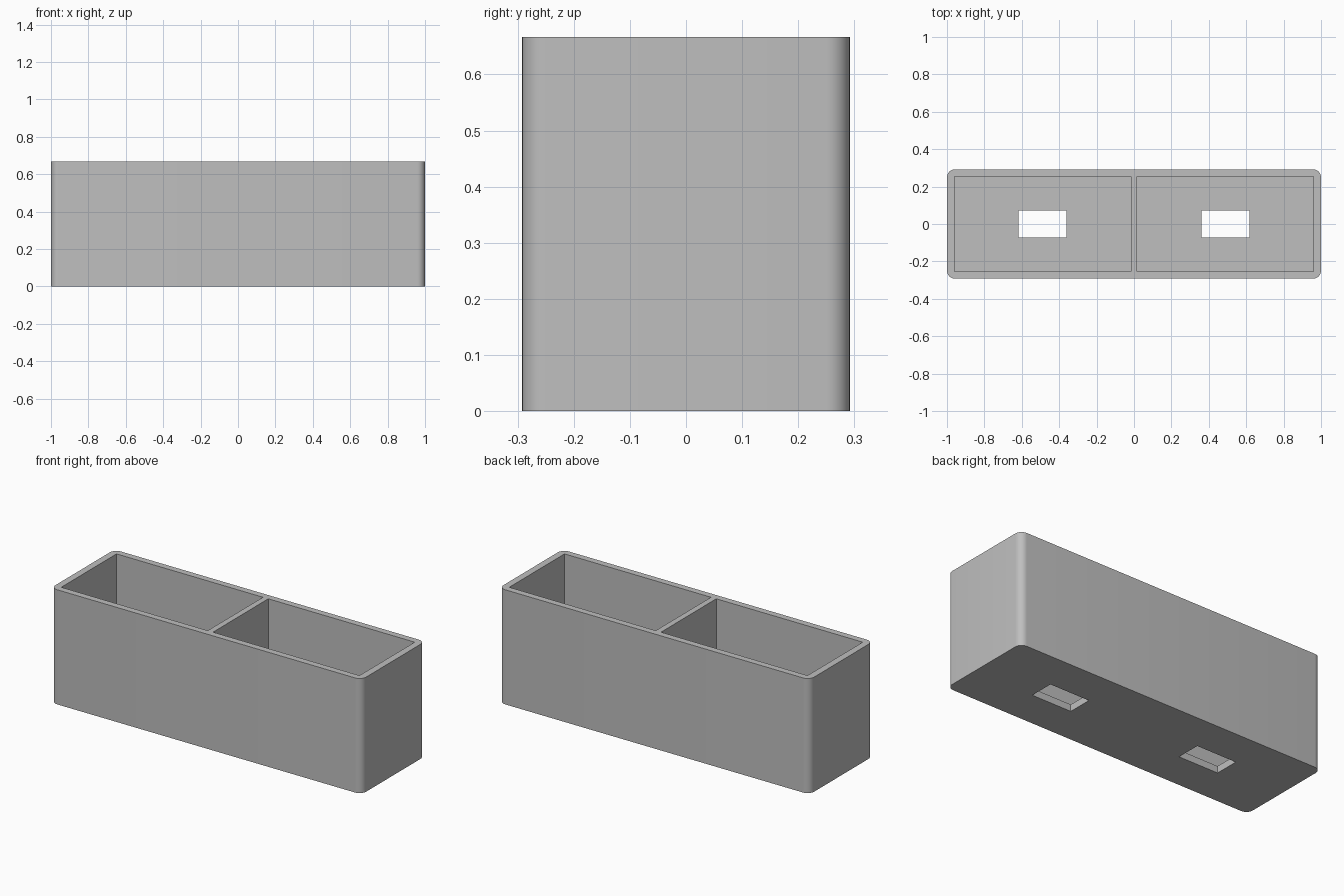
import bpy, bmesh, math

default = bpy.data.objects.get("Cube")
if default:
    bpy.data.objects.remove(default, do_unlink=True)

LENGTH, DEPTH, HEIGHT = 2.0, 0.584, 0.667
WALL, DIVIDER, FLOOR = 0.04, 0.034, 0.04
CORNER = 0.042


def box(name, size, centre):
    """Axis-aligned box with clean, unscaled geometry."""
    mesh = bpy.data.meshes.new(name)
    bm = bmesh.new()
    bmesh.ops.create_cube(bm, size=1)
    bmesh.ops.scale(bm, vec=size, verts=bm.verts)
    bmesh.ops.translate(bm, vec=centre, verts=bm.verts)
    bm.to_mesh(mesh)
    bm.free()
    obj = bpy.data.objects.new(name, mesh)
    bpy.context.collection.objects.link(obj)
    return obj


grey = bpy.data.materials.new("plain_grey")
grey.use_nodes = True
colour = (0.52, 0.52, 0.52, 1)
grey.diffuse_color = colour
grey.node_tree.nodes["Principled BSDF"].inputs["Base Color"].default_value = colour

# Outer body with rounded upright corners
body = box("divided_box", (LENGTH, DEPTH, HEIGHT), (0, 0, HEIGHT / 2))
body.data.materials.append(grey)
bm = bmesh.new()
bm.from_mesh(body.data)
uprights = [e for e in bm.edges
            if abs(e.verts[0].co.z - e.verts[1].co.z) > HEIGHT / 2]
bmesh.ops.bevel(bm, geom=uprights, offset=CORNER, segments=8,
                profile=0.5, affect='EDGES')
bm.to_mesh(body.data)
bm.free()

# Two open compartments, each with a rectangular hole through its floor
inner = LENGTH / 2 - WALL - DIVIDER / 2
middle = DIVIDER / 2 + inner / 2
cutters = []
for side, label in ((-1, "right"), (1, "left")):
    cutters.append(box(f"{label}_compartment_cutter",
                       (inner, DEPTH - 2 * WALL + 0.004, HEIGHT),
                       (side * middle, 0, FLOOR + HEIGHT / 2)))
    cutters.append(box(f"{label}_floor_hole_cutter", (0.256, 0.144, 0.3),
                       (side * middle, 0, 0)))

for cutter in cutters:
    cutter.hide_render = True
    mod = body.modifiers.new(cutter.name, 'BOOLEAN')
    mod.operation = 'DIFFERENCE'
    mod.solver = 'EXACT'
    mod.object = cutter

# Bake the cuts and remove the helpers
graph = bpy.context.evaluated_depsgraph_get()
cut_mesh = bpy.data.meshes.new_from_object(body.evaluated_get(graph))
body.modifiers.clear()
body.data = cut_mesh
for cutter in cutters:
    bpy.data.objects.remove(cutter, do_unlink=True)

# Smooth the rounded corners, keep every other edge crisp
for obj in bpy.context.selected_objects:
    obj.select_set(False)
body.select_set(True)
bpy.context.view_layer.objects.active = body
bpy.ops.object.shade_smooth_by_angle(angle=math.radians(30))
